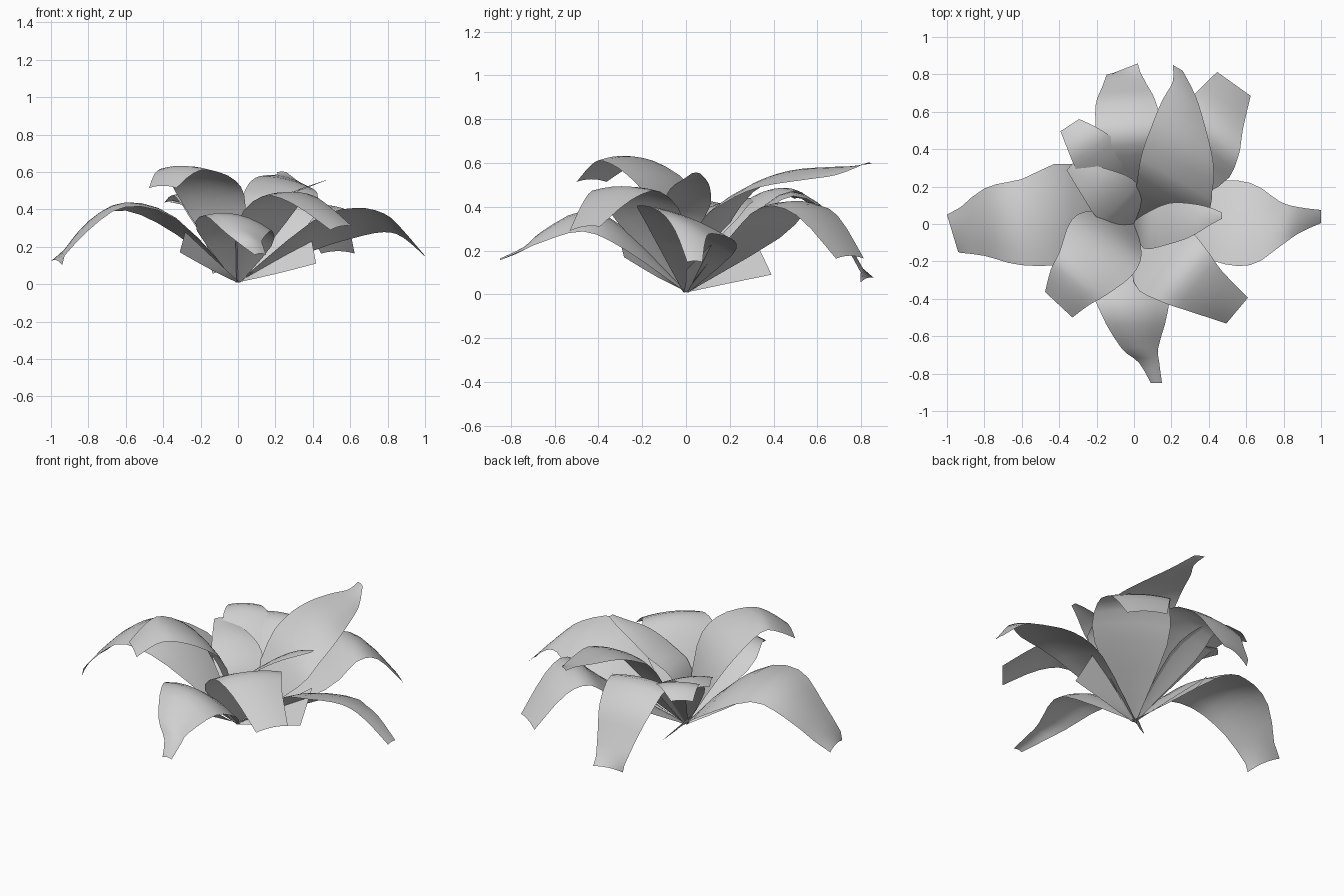
import bpy
import bmesh
import math
from mathutils import Vector

cube = bpy.data.objects.get("Cube")
if cube:
    bpy.data.objects.remove(cube, do_unlink=True)

# One plain grey for the whole plant
grey = bpy.data.materials.new("leaf grey")
grey.use_nodes = True
grey.diffuse_color = (0.63, 0.63, 0.63, 1)
grey.node_tree.nodes["Principled BSDF"].inputs["Base Color"].default_value = grey.diffuse_color

BASE = (0, 0, 0.01, 0.012, 0)
COLUMNS = 6
STEPS = 3


def catmull_rom(a, b, c, d, t):
    """Smooth value between b and c."""
    return 0.5 * (2 * b + (c - a) * t + (2 * a - 5 * b + 4 * c - d) * t * t
                  + (3 * b - a - 3 * c + d) * t ** 3)


def smooth_stations(stations):
    """Refine the blade lengthwise with a smooth curve through the stations."""
    rows = [stations[0]]
    last = len(stations) - 1
    for i in range(last):
        four = [stations[min(max(k, 0), last)] for k in range(i - 1, i + 3)]
        for step in range(1, STEPS + 1):
            t = step / STEPS
            rows.append(tuple(catmull_rom(*vals, t) for vals in zip(*four)))
    return rows


def leaf(name, heading, stations, slant=0.0, cup=0.12):
    """Blade from the root; each station is along, drift, height, half width, left edge rise."""
    angle = math.radians(heading)
    forward = Vector((math.cos(angle), math.sin(angle), 0))
    left = Vector((-forward.y, forward.x, 0))
    rows = smooth_stations([BASE] + stations)
    bm = bmesh.new()
    grid = []
    for r, (along, drift, height, half, rise) in enumerate(rows):
        line = []
        for c in range(COLUMNS + 1):
            s = 2 * c / COLUMNS - 1
            # The tip may be cut at a slant
            reach = along - slant * s if r == len(rows) - 1 else along
            point = forward * reach + left * (drift + s * half)
            point.z = max(0, height + s * rise + cup * half * (0.5 - s * s))
            line.append(bm.verts.new(point))
        grid.append(line)
    for low, high in zip(grid, grid[1:]):
        for c in range(COLUMNS):
            bm.faces.new((low[c + 1], low[c], high[c], high[c + 1]))
    bmesh.ops.recalc_face_normals(bm, faces=bm.faces)
    # Upper side faces up
    if sum(f.normal.z * f.calc_area() for f in bm.faces) < 0:
        bmesh.ops.reverse_faces(bm, faces=bm.faces)
    mesh = bpy.data.meshes.new(name)
    bm.to_mesh(mesh)
    bm.free()
    mesh.materials.append(grey)
    for poly in mesh.polygons:
        poly.use_smooth = True
    obj = bpy.data.objects.new(name, mesh)
    bpy.context.collection.objects.link(obj)
    return obj


# Long side leaves
leaf("right_leaf", 180, [
    (.33, -.06, .325, .26, .04), (.6, -.01, .42, .23, .01),
    (.8, -.01, .32, .18, -.02), (.97, .05, .12, .1, -.01)], slant=.03, cup=.15)
leaf("left_leaf", 0, [
    (.4, .01, .27, .2, -.08), (.62, 0, .34, .22, -.08),
    (.78, 0, .335, .12, -.05), (.88, .02, .275, .07, -.02), (1, .04, .15, .035, 0)])

# Front leaves
leaf("front_leaf", 270, [
    (.28, -.02, .27, .2, -.04), (.47, 0, .35, .18, -.04),
    (.66, .03, .27, .1, -.02), (.74, .08, .21, .055, 0), (.85, .12, .16, .03, 0)], cup=.25)
leaf("front_left_leaf", -40, [
    (.2, -.04, .34, .2, 0), (.36, -.04, .48, .19, 0),
    (.52, -.03, .44, .14, 0), (.72, 0, .305, .09, .01)])
leaf("front_right_leaf", 227, [
    (.09, -.03, .36, .17, .06), (.21, -.04, .535, .22, .03),
    (.38, -.02, .62, .17, 0), (.48, -.02, .6, .14, 0), (.59, 0, .52, .1, 0)])

# Back leaves
leaf("back_leaf", 94, [
    (.3, 0, .34, .17, 0), (.48, -.01, .46, .18, 0),
    (.65, 0, .37, .16, 0), (.74, 0, .23, .12, 0), (.83, 0, .07, .08, -.01)], slant=.025)
leaf("back_upper_leaf", 60, [
    (.23, -.09, .37, .2, .05), (.36, -.06, .48, .215, .05), (.5, -.01, .54, .19, .04),
    (.65, .07, .56, .13, .03), (.76, .13, .57, .07, .02), (.84, .215, .6, .03, 0)])
leaf("back_left_leaf", 54.5, [
    (.42, -.05, .27, .2, 0), (.6, -.05, .41, .2, 0),
    (.75, -.02, .37, .16, 0), (.92, 0, .17, .11, 0)])
leaf("back_right_leaf", 123, [
    (.25, -.02, .32, .13, 0), (.42, -.03, .45, .13, 0),
    (.53, -.02, .48, .1, 0), (.63, 0, .44, .06, 0)])

# Small inner leaves
leaf("inner_left_leaf", 0, [
    (.05, -.04, .28, .09, 0), (.18, 0, .41, .11, 0), (.3, .02, .49, .09, 0),
    (.4, .04, .53, .05, 0), (.47, .045, .555, .017, 0)])
leaf("inner_right_leaf", 137, [
    (.06, -.03, .25, .11, 0), (.17, -.03, .36, .14, 0),
    (.3, -.02, .42, .1, 0), (.46, 0, .44, .035, 0)])

# Short twisted sheaths around the root
leaf("left_sheath", 11, [(.2, 0, .095, .04, .04), (.41, 0, .19, .08, .08)], cup=0)
leaf("back_sheath", 118, [(.2, 0, .09, .04, .04), (.4, 0, .17, .08, .08)], cup=0)
leaf("front_sheath", 225, [(.2, 0, .11, .012, .03), (.42, 0, .225, .02, .055)], cup=0)
